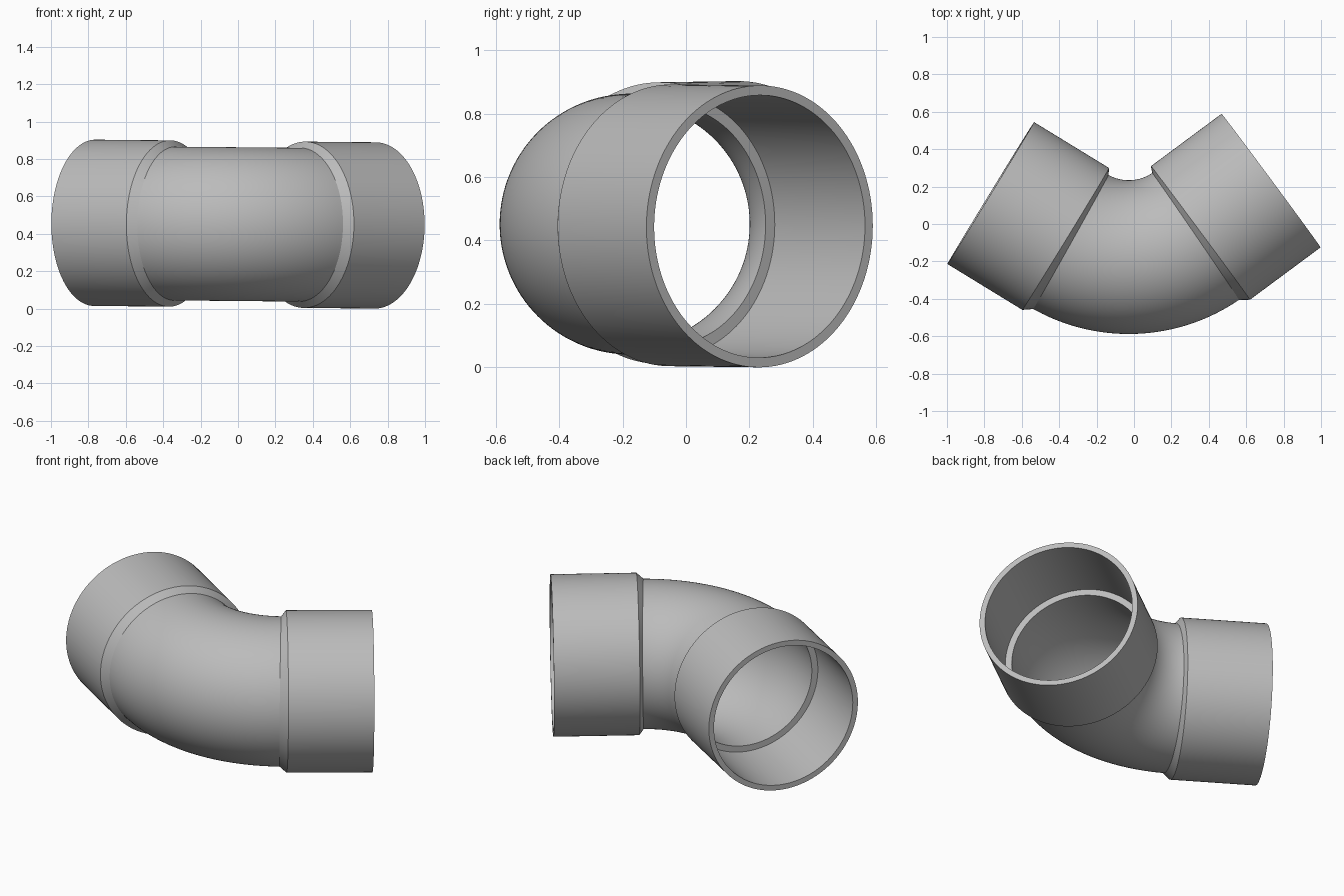
import bpy, bmesh, math
from mathutils import Matrix, Vector

if "Cube" in bpy.data.objects:
    bpy.data.objects.remove(bpy.data.objects["Cube"])

SIDES = 128
BEND_STEPS = 40
BEND_R = 0.633                     # centreline radius of the bend
HALF = math.radians(34)            # half of the bend angle
SOCKET = 0.478                     # socket length past the bend
PIPE_OUT, PIPE_IN = 0.411, 0.378
SOCK_OUT, SOCK_IN = 0.4445, 0.414

# Plain grey plastic
grey = bpy.data.materials.new("grey plastic")
grey.use_nodes = True
colour = (0.5, 0.5, 0.5, 1)
grey.diffuse_color = colour
grey.node_tree.nodes["Principled BSDF"].inputs["Base Color"].default_value = colour


def frame(s):
    """Centre and outward direction on the path: an arc with straight ends."""
    end = HALF * BEND_R
    on_arc = max(-end, min(end, s))
    a = on_arc / BEND_R
    out = Vector((math.sin(a), -math.cos(a), 0))
    along = Vector((math.cos(a), math.sin(a), 0))
    return out * BEND_R + along * (s - on_arc), out


def stations(trim, pipe_r, socket_r, chamfer):
    """Path positions and radii of one wall, from end to end."""
    end = HALF * BEND_R
    bend = end - trim
    lip = end + trim * chamfer
    right = [(lip, socket_r), (end + SOCKET, socket_r)]
    left = [(-s, r) for s, r in reversed(right)]
    middle = [(bend * (2 * i / BEND_STEPS - 1), pipe_r) for i in range(BEND_STEPS + 1)]
    return left + middle + right


# Outer wall has a chamfered collar, inner wall a square shoulder
outer = stations(0.024, PIPE_OUT, SOCK_OUT, 0.33)
inner = stations(0.0, PIPE_IN, SOCK_IN, 0.0)
loop = outer + inner[::-1]

bm = bmesh.new()
rings = []
for s, r in loop:
    centre, out = frame(s)
    ring = []
    for k in range(SIDES):
        t = math.tau * k / SIDES
        ring.append(bm.verts.new(centre + out * r * math.cos(t) + Vector((0, 0, r * math.sin(t)))))
    rings.append(ring)
for i, ring in enumerate(rings):
    following = rings[(i + 1) % len(rings)]
    for k in range(SIDES):
        n = (k + 1) % SIDES
        bm.faces.new((ring[k], ring[n], following[n], following[k]))
bmesh.ops.recalc_face_normals(bm, faces=bm.faces)

# Set the fitting in its slightly turned resting pose
pose = (Matrix.Translation((-0.028, 0.456, 0.4515))
        @ Matrix.Rotation(0.0094, 4, 'Y')
        @ Matrix.Rotation(math.radians(2.55), 4, 'Z'))
bm.transform(pose)

mesh = bpy.data.meshes.new("pipe_elbow")
bm.to_mesh(mesh)
bm.free()
mesh.materials.append(grey)
elbow = bpy.data.objects.new("pipe_elbow", mesh)
bpy.context.collection.objects.link(elbow)
bpy.ops.object.select_all(action='DESELECT')
elbow.select_set(True)
bpy.context.view_layer.objects.active = elbow
bpy.ops.object.shade_smooth_by_angle(angle=math.radians(30))
